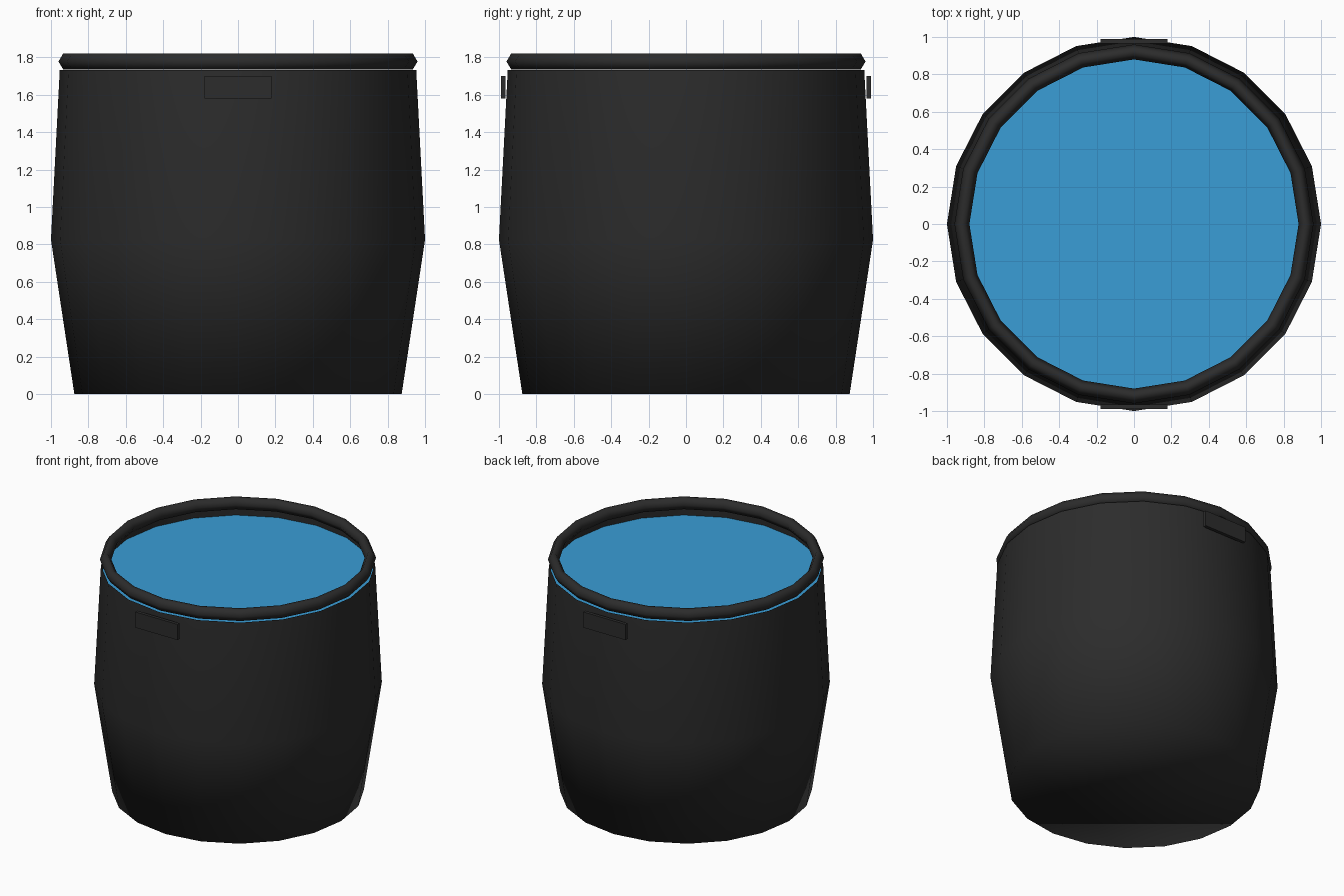
import bpy, bmesh, math

if "Cube" in bpy.data.objects:
    bpy.data.objects.remove(bpy.data.objects["Cube"])

SIDES = 20


def material(name, rgb):
    m = bpy.data.materials.new(name)
    m.diffuse_color = (*rgb, 1)
    m.use_nodes = True
    m.node_tree.nodes["Principled BSDF"].inputs["Base Color"].default_value = m.diffuse_color
    return m


black = material("black", (0.025, 0.025, 0.025))
blue = material("blue", (0.042, 0.34, 0.67))


def add_object(name, bm, mat, smooth=False):
    bmesh.ops.recalc_face_normals(bm, faces=bm.faces)
    for f in bm.faces:
        f.smooth = smooth
    me = bpy.data.meshes.new(name)
    bm.to_mesh(me)
    bm.free()
    me.materials.append(mat)
    ob = bpy.data.objects.new(name, me)
    bpy.context.collection.objects.link(ob)
    return ob


def ring(bm, r, z):
    angles = [2 * math.pi * i / SIDES for i in range(SIDES)]
    return [bm.verts.new((r * math.sin(a), r * math.cos(a), z)) for a in angles]


def bridge(bm, a, b):
    for i in range(SIDES):
        j = (i + 1) % SIDES
        bm.faces.new((a[i], a[j], b[j], b[i]))


# Barrel body: open top, closed bottom, widest below the middle, smooth all over
bm = bmesh.new()
rings = [ring(bm, r, z) for r, z in ((0.875, 0), (1.0, 0.825), (0.953, 1.732))]
for lower, upper in zip(rings, rings[1:]):
    bridge(bm, lower, upper)
bm.faces.new(rings[0])
add_object("barrel_body", bm, black, smooth=True)

# Liquid surface sunk a little below the open top
bm = bmesh.new()
bm.faces.new(ring(bm, 0.95, 1.67))
surface = add_object("liquid_surface", bm, blue)
if surface.data.polygons[0].normal.z < 0:
    surface.data.flip_normals()

# Six-sided rim floating just above the body
bm = bmesh.new()
section = ((0.04, 0), (0.015, 0.042), (-0.015, 0.042),
           (-0.04, 0), (-0.015, -0.042), (0.015, -0.042))
rings = [ring(bm, 0.92 + dr, 1.778 + dz) for dr, dz in section]
for k in range(len(rings)):
    bridge(bm, rings[k], rings[(k + 1) % len(rings)])
add_object("rim", bm, black, smooth=True)

# Flat grip plates at front and back
for side, name in ((-1, "front_grip"), (1, "back_grip")):
    bm = bmesh.new()
    bmesh.ops.create_cube(bm, size=1)
    bmesh.ops.scale(bm, vec=(0.36, 0.025, 0.12), verts=bm.verts)
    bmesh.ops.translate(bm, vec=(0, side * 0.9775, 1.64), verts=bm.verts)
    add_object(name, bm, black)
